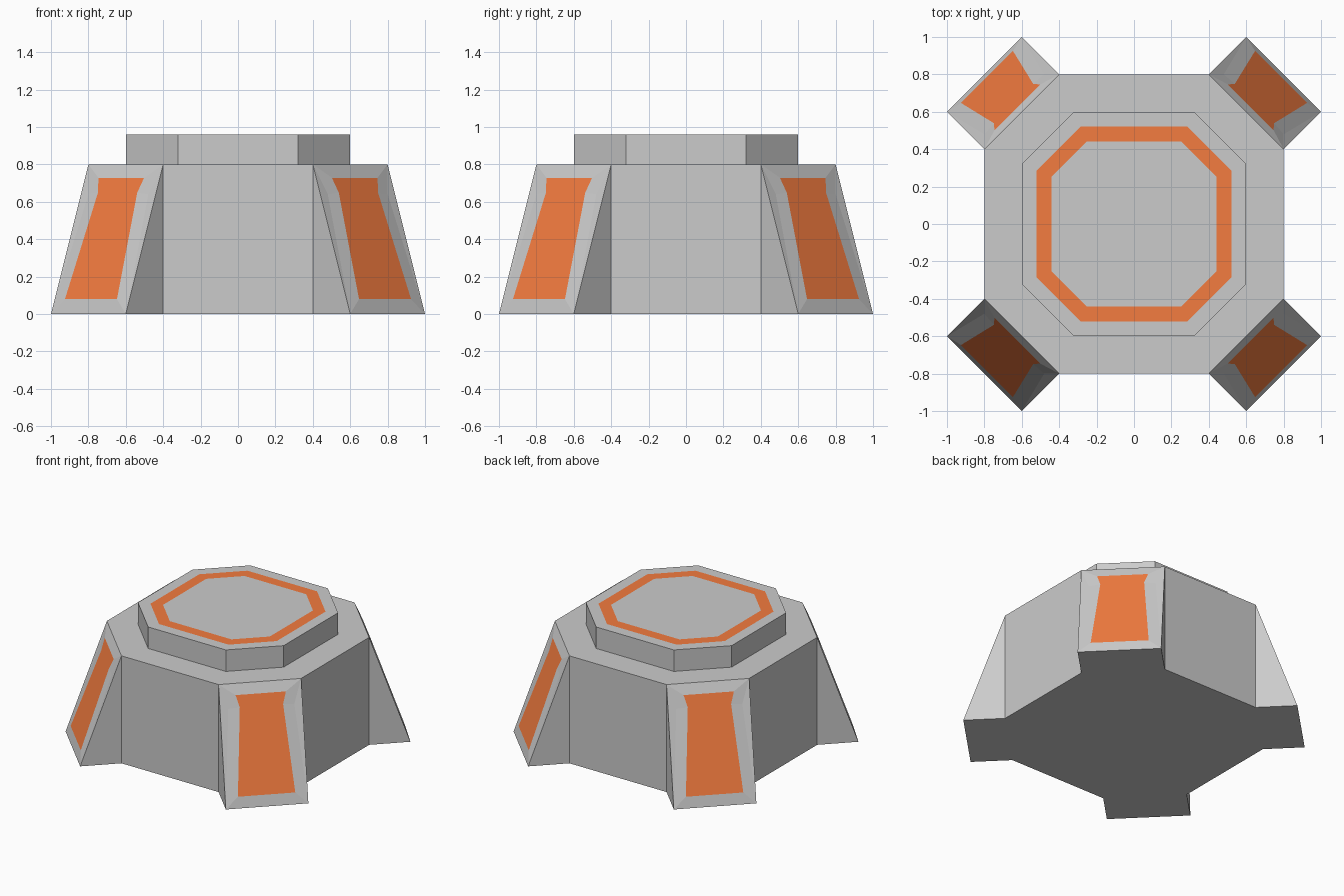
import bpy, bmesh, math
from mathutils import Matrix

if "Cube" in bpy.data.objects:
    bpy.data.objects.remove(bpy.data.objects["Cube"])

orange = bpy.data.materials.new("orange")
orange.diffuse_color = (0.9, 0.2, 0.05, 1)
orange.use_nodes = True
orange.node_tree.nodes["Principled BSDF"].inputs["Base Color"].default_value = orange.diffuse_color
grey = bpy.data.materials.new("grey")
grey.diffuse_color = (0.8, 0.8, 0.8, 1)
grey.use_nodes = True
grey.node_tree.nodes["Principled BSDF"].inputs["Base Color"].default_value = grey.diffuse_color


def finish(name, bm):
    bmesh.ops.recalc_face_normals(bm, faces=bm.faces)
    me = bpy.data.meshes.new(name)
    bm.to_mesh(me)
    bm.free()
    me.materials.append(grey)
    me.materials.append(orange)
    ob = bpy.data.objects.new(name, me)
    bpy.context.collection.objects.link(ob)
    return ob


def octagon_prism(a, b, z0, z1):
    """Octagon with flats at +-a and corners at +-b; returns mesh and top face."""
    bm = bmesh.new()
    pts = [(a, -b), (a, b), (b, a), (-b, a), (-a, b), (-a, -b), (-b, -a), (b, -a)]
    lo = [bm.verts.new((x, y, z0)) for x, y in pts]
    hi = [bm.verts.new((x, y, z1)) for x, y in pts]
    bm.faces.new(lo[::-1])
    top = bm.faces.new(hi)
    for i in range(8):
        j = (i + 1) % 8
        bm.faces.new((lo[i], lo[j], hi[j], hi[i]))
    bm.normal_update()
    return bm, top


# Main body
bm, top = octagon_prism(0.8, 0.4, 0, 0.8)
finish("body", bm)

# Raised top plate with an orange ring
bm, top = octagon_prism(0.6, 0.32, 0.8, 0.96)
bmesh.ops.inset_region(bm, faces=[top], thickness=0.08, use_even_offset=True)
ring = bmesh.ops.inset_region(bm, faces=[top], thickness=0.08, use_even_offset=True)
for f in ring["faces"]:
    f.material_index = 1
finish("top_plate", bm)


# Corner buttresses: sloped front with a slightly raised orange panel
def buttress(name, turn):
    bm = bmesh.new()

    def outline(profile, lift):
        def vert(h, z):
            m = 0.8 - 0.25 * z + lift
            return bm.verts.new((m + h, m - h, z))
        return [vert(h, z) for h, z in profile] + [vert(-h, z) for h, z in profile[::-1]]

    outer = outline([(0.2, 0), (0.16, 0.64), (0.2, 0.8)], 0)
    panel = outline([(0.139, 0.079), (0.105, 0.648), (0.122, 0.728)], 0.006)
    for i in range(6):
        j = (i + 1) % 6
        bm.faces.new((outer[i], outer[j], panel[j], panel[i]))
    bm.faces.new(panel).material_index = 1
    feet = [bm.verts.new(p) for p in ((0.8, 0.4, 0), (0.4, 0.8, 0))]
    a, a1, a2, b2, b1, b = outer
    for foot, low, mid, high in ((feet[0], a, a1, a2), (feet[1], b, b1, b2)):
        bm.faces.new((foot, low, high))
        bm.faces.new((low, mid, high))
    bm.faces.new((feet[0], a, b, feet[1]))
    bmesh.ops.transform(bm, matrix=Matrix.Rotation(turn, 4, 'Z'), verts=bm.verts)
    finish(name, bm)


for k, place in enumerate(("back_right", "back_left", "front_left", "front_right")):
    buttress(place + "_buttress", k * math.pi / 2)
